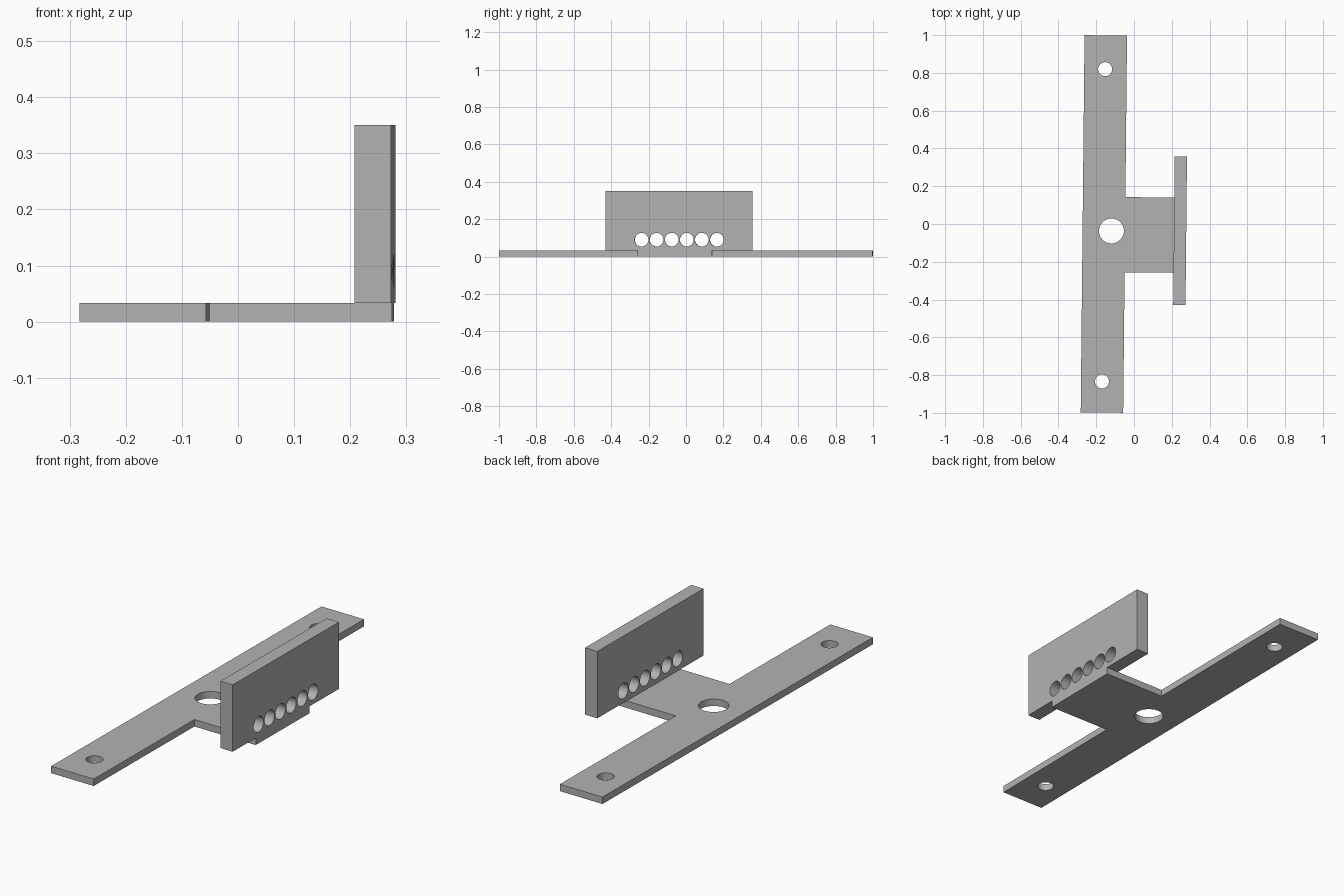
import bpy
import bmesh
import math
from mathutils import Matrix, Vector

cube = bpy.data.objects.get("Cube")
if cube:
    bpy.data.objects.remove(cube, do_unlink=True)

PLATE_T = 0.033      # base plate thickness
WALL_TOP = 0.35
END_X = 0.277        # outer face shared by stem and wall
SKEW = Matrix.Rotation(-0.0102, 4, "Z")   # the bracket sits slightly turned

grey = bpy.data.materials.new("plain_grey")
grey.use_nodes = True
grey.diffuse_color = (0.45, 0.45, 0.45, 1)
grey.node_tree.nodes["Principled BSDF"].inputs["Base Color"].default_value = grey.diffuse_color


def extrude_outline(name, outline, z0, z1):
    """Solid made from a flat outline raised from z0 to z1."""
    bm = bmesh.new()
    face = bm.faces.new([bm.verts.new((x, y, z0)) for x, y in outline])
    raised = bmesh.ops.extrude_face_region(bm, geom=[face])["geom"]
    top = [v for v in raised if isinstance(v, bmesh.types.BMVert)]
    bmesh.ops.translate(bm, verts=top, vec=(0, 0, z1 - z0))
    bmesh.ops.recalc_face_normals(bm, faces=bm.faces)
    return finish_mesh(name, bm)


def finish_mesh(name, bm):
    mesh = bpy.data.meshes.new(name)
    bm.to_mesh(mesh)
    bm.free()
    mesh.materials.append(grey)
    obj = bpy.data.objects.new(name, mesh)
    bpy.context.collection.objects.link(obj)
    return obj


def drill(obj, holes, axis):
    """Cut round holes, given as (centre, radius), along an axis."""
    turn = Vector((0, 0, 1)).rotation_difference(Vector(axis)).to_matrix().to_4x4()
    bm = bmesh.new()
    for centre, radius in holes:
        bmesh.ops.create_cone(bm, cap_ends=True, segments=48, radius1=radius,
                              radius2=radius, depth=0.2,
                              matrix=Matrix.Translation(centre) @ turn)
    cutter = finish_mesh("hole_cutter", bm)
    cutter.hide_render = True
    mod = obj.modifiers.new("holes", "BOOLEAN")
    mod.operation = "DIFFERENCE"
    mod.solver = "EXACT"
    mod.object = cutter
    bpy.ops.object.select_all(action="DESELECT")
    bpy.context.view_layer.objects.active = obj
    obj.select_set(True)
    bpy.ops.object.modifier_apply(modifier=mod.name)
    bpy.data.objects.remove(cutter, do_unlink=True)
    obj.data.transform(SKEW)
    bpy.ops.object.shade_smooth_by_angle(angle=math.radians(30))


# T-shaped base plate: long strip with a stem towards the wall
left, right = -0.272, -0.047
front, back = -1.0, 0.997
stem_front, stem_back = -0.256, 0.142
base = extrude_outline("base_plate", [
    (left, front), (right, front), (right, stem_front), (END_X, stem_front),
    (END_X, stem_back), (right, stem_back), (right, back), (left, back)],
    0, PLATE_T)
drill(base, [((-0.161, 0.818, 0), 0.037), ((-0.161, -0.835, 0), 0.037),
             ((-0.119, -0.038, 0), 0.066)], (0, 0, 1))

# Upright wall with a row of six holes
wall_in, wall_front, wall_back = 0.212, -0.4265, 0.359
wall = extrude_outline("upright_wall", [
    (wall_in, wall_front), (END_X, wall_front),
    (END_X, wall_back), (wall_in, wall_back)], PLATE_T, WALL_TOP)
drill(wall, [((0.245, -0.235 + 0.0805 * i, 0.09), 0.0365) for i in range(6)], (1, 0, 0))
